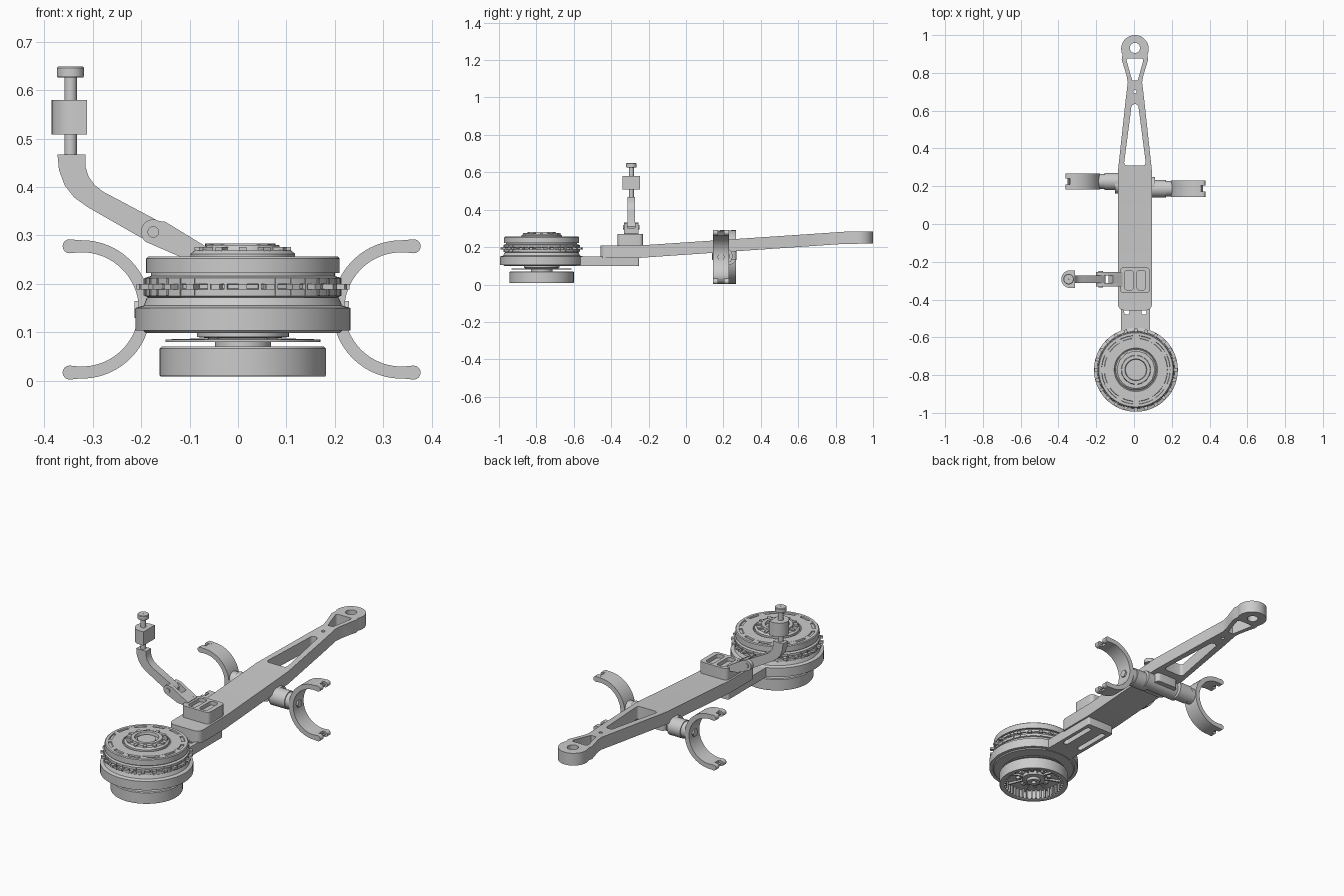
import bpy, bmesh
from math import sin, cos, pi, radians

AXES = {'z': lambda u, v, w: (u, v, w), 'x': lambda u, v, w: (w, u, v), 'y': lambda u, v, w: (u, w, v)}


def finish(name, bm):
    bmesh.ops.recalc_face_normals(bm, faces=bm.faces)
    me = bpy.data.meshes.new(name)
    bm.to_mesh(me)
    bm.free()
    ob = bpy.data.objects.new(name, me)
    bpy.context.collection.objects.link(ob)
    return ob


def add_prism(bm, pts, a, b, axis='z'):
    f = AXES[axis]
    lo = [bm.verts.new(f(u, v, a)) for u, v in pts]
    hi = [bm.verts.new(f(u, v, b)) for u, v in pts]
    n = len(pts)
    bm.faces.new(lo[::-1])
    bm.faces.new(hi)
    for i in range(n):
        bm.faces.new((lo[i], lo[(i + 1) % n], hi[(i + 1) % n], hi[i]))


def prisms(name, items):
    bm = bmesh.new()
    for it in items:
        add_prism(bm, *it)
    return finish(name, bm)


def prism(name, pts, a, b, axis='z'):
    return prisms(name, [(pts, a, b, axis)])


def arc(cx, cy, r, a0, a1, n):
    return [(cx + r * cos(radians(a0 + (a1 - a0) * i / n)), cy + r * sin(radians(a0 + (a1 - a0) * i / n)))
            for i in range(n + 1)]


def circle(cx, cy, r, n=32):
    return arc(cx, cy, r, 0, 360, n)[:-1]


def rrect(x0, x1, y0, y1, r, n=5):
    return (arc(x1 - r, y1 - r, r, 0, 90, n) + arc(x0 + r, y1 - r, r, 90, 180, n)
            + arc(x0 + r, y0 + r, r, 180, 270, n) + arc(x1 - r, y0 + r, r, 270, 360, n))


def sym(half, cx):
    return [(cx + x, y) for x, y in half] + [(cx - x, y) for x, y in half[::-1] if x > 1e-4]


def lathe(name, prof, cx, cy, n=72):
    # closed (r, z) section spun about the vertical axis
    bm = bmesh.new()
    rings = [[bm.verts.new((cx + r * cos(2 * pi * i / n), cy + r * sin(2 * pi * i / n), z)) for i in range(n)]
             for r, z in prof]
    for k in range(len(rings)):
        p, q = rings[k], rings[(k + 1) % len(rings)]
        for i in range(n):
            bm.faces.new((p[i], p[(i + 1) % n], q[(i + 1) % n], q[i]))
    return finish(name, bm)


def boolean(ob, other, op='DIFFERENCE'):
    m = ob.modifiers.new('cut', 'BOOLEAN')
    m.object, m.operation, m.solver = other, op, 'EXACT'
    bpy.context.view_layer.objects.active = ob
    bpy.ops.object.modifier_apply(modifier='cut')
    bpy.data.objects.remove(other)


def radial(name, cx, cy, count, r0, r1, half, z0, z1, phase=0):
    # small blocks repeated around a centre
    items = []
    for i in range(count):
        a = 2 * pi * i / count + phase
        c, s = cos(a), sin(a)
        quad = [(r0, -half), (r1, -half), (r1, half), (r0, half)]
        items.append(([(cx + c * u - s * v, cy + s * u + c * v) for u, v in quad], z0, z1, 'z'))
    return prisms(name, items)


# Main arm: plan outline intersected with the sloping side profile
CX = 0.005
half = arc(0.058, -0.425, 0.032, -90, 0, 5) + [(0.09, 0.28), (0.05, 0.65), (0.038, 0.75), (0.044, 0.785), (0.07, 0.87)]
half += arc(0, 0.927, 0.073, -25, 90, 14)
arm = prism('main_arm', sym(half, CX), 0, 0.5)
side = [(-0.6, 0.143), (-0.24, 0.143), (0.84, 0.217), (1.1, 0.22), (1.1, 0.283), (0.86, 0.283), (-0.23, 0.21), (-0.6, 0.206)]
boolean(arm, prism('side_cutter', side, -0.3, 0.3, 'x'), 'INTERSECT')
long_win = arc(0.041, 0.325, 0.016, -90, 0, 4) + [(0.02, 0.61)] + arc(0, 0.615, 0.02, 0, 90, 4)
short_win = [(0.014, 0.76), (0.022, 0.785)] + arc(0.032, 0.865, 0.012, 0, 90, 4)
boolean(arm, prisms('arm_cutter', [
    (sym(long_win, CX), 0, 0.5), (sym(short_win, CX), 0, 0.5),
    (circle(CX, 0.932, 0.027), 0, 0.5), (circle(CX, 0.70, 0.009, 16), 0.2, 0.5)]))

# Lower slotted plate joining arm and wheel
plate = prism('slotted_plate', rrect(-0.07, 0.086, -0.68, -0.25, 0.01), 0.10, 0.15)
boolean(plate, prisms('slot_cutter', [(rrect(x - 0.014, x + 0.014, -0.48, -0.28, 0.013), 0, 0.3) for x in (-0.038, 0.053)]))

# Mounting block with two grooves
block = prism('mounting_block', rrect(-0.075, 0.085, -0.365, -0.23, 0.02), 0.195, 0.27)
boolean(block, prisms('groove_cutter', [(rrect(x - 0.023, x + 0.023, -0.35, -0.245, 0.015), 0.25, 0.4) for x in (-0.026, 0.038)]))

# Round head: stacked rings
HX, HY = 0.01, -0.772
lathe('lower_drum', [(0.04, 0.098), (0.20, 0.098), (0.205, 0.103), (0.222, 0.103), (0.222, 0.15), (0.205, 0.155),
                     (0.198, 0.172), (0.04, 0.172)], HX, HY)
lathe('middle_ring', [(0.04, 0.17), (0.19, 0.17), (0.203, 0.175), (0.203, 0.188), (0.196, 0.190), (0.196, 0.198),
                      (0.203, 0.20), (0.203, 0.212), (0.19, 0.216), (0.04, 0.216)], HX, HY)
radial('ring_tabs', HX, HY, 24, 0.19, 0.22, 0.009, 0.188, 0.199)
radial('ring_ribs', HX, HY, 36, 0.19, 0.205, 0.003, 0.176, 0.211)
lathe('upper_drum', [(0.04, 0.214), (0.19, 0.214), (0.19, 0.222), (0.2, 0.222), (0.2, 0.252), (0.196, 0.256), (0.182, 0.256),
                     (0.180, 0.250), (0.168, 0.250), (0.166, 0.256), (0.115, 0.256), (0.112, 0.252), (0.04, 0.252)], HX, HY)
radial('upper_bridges', HX, HY, 12, 0.16, 0.19, 0.016, 0.245, 0.2555)
lathe('top_hub', [(0.02, 0.25), (0.108, 0.25), (0.108, 0.262), (0.098, 0.27), (0.078, 0.27), (0.075, 0.28), (0.058, 0.28),
                  (0.055, 0.266), (0.02, 0.266)], HX, HY)
prism('hub_cap', circle(HX, HY, 0.045, 40), 0.25, 0.272)
radial('hub_teeth', HX, HY, 12, 0.074, 0.1, 0.008, 0.262, 0.276)

# Bottom gear ring, open underneath, with spindle
lathe('gear_ring', [(0.03, 0.056), (0.148, 0.056), (0.148, 0.010), (0.151, 0.008), (0.170, 0.008), (0.172, 0.011),
                    (0.172, 0.066), (0.168, 0.07), (0.03, 0.07)], HX, HY)
radial('gear_teeth', HX, HY, 40, 0.138, 0.152, 0.004, 0.010, 0.06)
lathe('spindle', [(0.012, 0.022), (0.032, 0.022), (0.035, 0.035), (0.058, 0.038), (0.058, 0.086), (0.095, 0.09), (0.095, 0.10), (0.012, 0.10)],
      HX, HY, 48)
lathe('spacer_disc', [(0.05, 0.080), (0.16, 0.080), (0.16, 0.085), (0.05, 0.088)], HX, HY)
radial('spindle_bolts', HX, HY, 8, 0.068, 0.088, 0.009, 0.043, 0.058)
radial('spindle_spokes', HX, HY, 8, 0.05, 0.145, 0.004, 0.046, 0.06, 0.39)

# Cross tube and outward-facing C clamps
CZ = 0.147
prism('cross_tube', circle(0.205, 0.152, 0.044), -0.1, 0.11, 'x')
prism('tube_saddle', rrect(-0.06, 0.07, 0.14, 0.27, 0.02), 0.13, 0.19)
for label, s, cx, cy in (('left', -1, -0.323, 0.225), ('right', 1, 0.338, 0.187)):
    y0, y1 = cy - 0.043, cy + 0.043
    ring = arc(0, 0, 0.143, 84, 276, 40) + arc(0, 0, 0.118, 276, 84, 40)
    clamp = prism(label + '_clamp', [(cx + s * u, CZ + v) for u, v in ring], y0, y1, 'y')
    back = abs(cx) - 0.143
    prism(label + '_clamp_tube', circle(cy, CZ + 0.003, 0.041), s * 0.08, s * (back + 0.016), 'x')
    prism(label + '_tube_collar', circle(cy, CZ + 0.003, 0.046), s * 0.08, s * (back - 0.025), 'x')
    prism(label + '_clamp_bolt', circle(cy, CZ, 0.02, 6), s * (back + 0.015), s * (back + 0.034), 'x')
    # forked hinge lugs at both tips
    lugs = []
    for t in (-1, 1):
        z = CZ + t * 0.1305
        for a, b in ((y0, cy - 0.016), (cy + 0.016, y1)):
            outline = [(cx + s * 0.005, z - 0.0125), (cx + s * 0.005, z + 0.0125)] + \
                      [(cx + s * (0.025 + u), z + v) for u, v in arc(0, 0, 0.0145, 90, -90, 8)]
            lugs.append((outline, a, b, 'y'))
        lugs.append((circle(cx + s * 0.022, z, 0.006, 12), y0, y1, 'y'))
    prisms(label + '_clamp_lugs', lugs)

# Jointed handle: forked base link
LY = -0.292
base = [(-0.06, 0.25), (-0.06, 0.273), (-0.15, 0.328)] + arc(-0.175, 0.307, 0.026, 60, 230, 8) + [(-0.12, 0.256)]
prisms('base_link', [(base, LY + a, LY + b, 'y') for a, b in ((-0.039, -0.02), (0.02, 0.039))])
prism('base_link_web', [(-0.06, 0.25), (-0.06, 0.273), (-0.11, 0.303), (-0.135, 0.267), (-0.12, 0.256)], LY - 0.03, LY + 0.03, 'y')
prism('joint_pin', circle(-0.175, 0.307, 0.012, 20), LY - 0.044, LY + 0.044, 'y')

# Curved upper link
outer = [(-0.155, 0.285), (-0.20, 0.295), (-0.31, 0.358), (-0.338, 0.378), (-0.358, 0.403), (-0.37, 0.435), (-0.373, 0.467)]
inner = [(-0.315, 0.467), (-0.315, 0.442), (-0.309, 0.422), (-0.297, 0.405), (-0.28, 0.391), (-0.165, 0.33), (-0.15, 0.31)]
prism('curved_link', outer + inner, LY - 0.02, LY + 0.02, 'y')

# Post, clamp head and knob
KX = -0.346
prism('post', circle(KX, LY, 0.013, 20), 0.46, 0.64)
prism('clamp_head', arc(KX + 0.008, LY, 0.047, 90, 270, 16) + [(KX + 0.034, LY - 0.047), (KX + 0.034, LY + 0.047)], 0.508, 0.58)
lathe('knob', [(0.002, 0.626), (0.026, 0.626), (0.028, 0.629), (0.028, 0.646), (0.025, 0.649), (0.002, 0.649)], KX, LY, 32)

# Smooth the round parts, keep hard edges
for ob in bpy.data.objects:
    ob.select_set(True)
bpy.ops.object.shade_smooth_by_angle(angle=radians(30))
